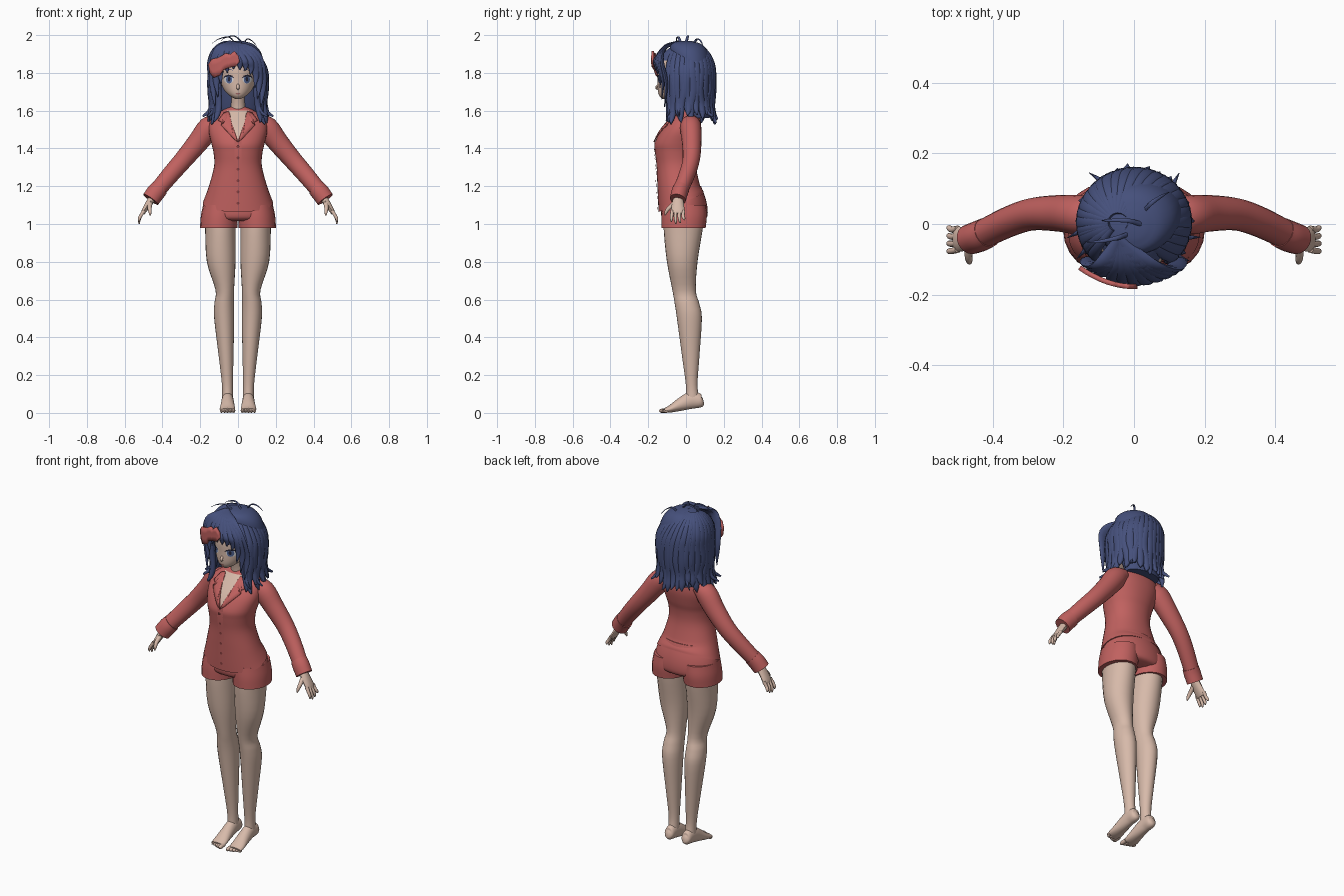
import bpy, bmesh, random
from math import sin, cos, pi, radians, sqrt
from mathutils import Vector
from mathutils.bvhtree import BVHTree

random.seed(4)
cube = bpy.data.objects.get("Cube")
if cube:
    bpy.data.objects.remove(cube)


def material(name, *rgb):
    m = bpy.data.materials.new(name)
    m.use_nodes = True
    m.diffuse_color = (*rgb, 1)
    m.node_tree.nodes["Principled BSDF"].inputs["Base Color"].default_value = (*rgb, 1)
    return m


SKIN = material("skin", .68, .49, .40)
RED = material("red cloth", .53, .12, .115)
DARK_RED = material("dark red buttons", .25, .05, .05)
HAIR = material("navy hair", .06, .08, .2)
WHITE = material("eye white", .7, .7, .72)
IRIS = material("blue iris", .09, .14, .32)
INK = material("dark lashes", .02, .02, .04)
LIP = material("lip pink", .4, .16, .15)


def finish(name, bm, mats, angle=50):
    bmesh.ops.recalc_face_normals(bm, faces=bm.faces)
    mesh = bpy.data.meshes.new(name)
    bm.to_mesh(mesh)
    bm.free()
    for m in mats:
        mesh.materials.append(m)
    mesh.shade_smooth()
    mesh.set_sharp_from_angle(angle=radians(angle))
    ob = bpy.data.objects.new(name, mesh)
    bpy.context.collection.objects.link(ob)
    return ob


def smooth_path(rows, steps):
    """Catmull-Rom through rows of (x, y, z, half width, half depth)."""
    rows = [Vector(r) for r in rows]
    ext = [rows[0] * 2 - rows[1]] + rows + [rows[-1] * 2 - rows[-2]]
    out = []
    for a, b, c, d in zip(ext, ext[1:], ext[2:], ext[3:]):
        for k in range(steps):
            t = k / steps
            out.append((b * 2 + (c - a) * t + (a * 2 - b * 5 + c * 4 - d) * t * t
                        + (b * 3 - a - c * 3 + d) * t ** 3) / 2)
    return out + [rows[-1]]


def loft(name, tubes, mats, sides=20, steps=4, level=False, power=1.0):
    """Skin elliptical rings along each (rows, width direction) tube."""
    bm = bmesh.new()
    for rows, ref in tubes:
        pts = smooth_path(rows, steps)
        rings = []
        for i, p in enumerate(pts):
            tangent = (pts[min(i + 1, len(pts) - 1)] - pts[max(i - 1, 0)]).to_3d()
            tangent = Vector((0, 0, 1)) if level else Vector(tangent[:3]).normalized()
            wide = Vector(ref)
            wide = (wide - tangent * wide.dot(tangent)).normalized()
            deep = tangent.cross(wide)
            ring = []
            for k in range(sides):
                c, s = cos(2 * pi * k / sides), sin(2 * pi * k / sides)
                c = abs(c) ** power * (1 if c > 0 else -1)
                s = abs(s) ** power * (1 if s > 0 else -1)
                ring.append(bm.verts.new(Vector(p[:3]) + wide * c * max(p[3], .001)
                                         + deep * s * max(p[4], .001)))
            rings.append(ring)
        for r, q in zip(rings, rings[1:]):
            for k in range(sides):
                j = (k + 1) % sides
                bm.faces.new((r[k], r[j], q[j], q[k]))
        bm.faces.new(rings[0])
        bm.faces.new(rings[-1])
    return finish(name, bm, mats)


X, Y = (1, 0, 0), (0, 1, 0)


def stack(rows):
    """Rows of (z, half width, front y, back y) as centred rings."""
    return [(0, (f + b) / 2, z, w, (b - f) / 2) for z, w, f, b in rows]


def flip(rows, s):
    return [(r[0] * s, *r[1:]) for r in rows]


def surface(ob, lift):
    """Depth of an object's front at (x, z), lifted towards the front."""
    tree = BVHTree.FromPolygons([v.co for v in ob.data.vertices],
                                [p.vertices[:] for p in ob.data.polygons])

    def depth(x, z):
        hit = tree.ray_cast(Vector((x, -1, z)), Vector((0, 1, 0)))[0]
        return (hit.y if hit else -.03) - lift
    return depth


def plate(name, outline, depth, mat, cuts=3, thick=0):
    bm = bmesh.new()
    bm.faces.new([bm.verts.new((x, 0, z)) for x, z in outline])
    bmesh.ops.triangulate(bm, faces=bm.faces[:])
    bmesh.ops.subdivide_edges(bm, edges=bm.edges[:], cuts=cuts, use_grid_fill=True)
    for v in bm.verts:
        v.co.y = depth(v.co.x, v.co.z)
    ob = finish(name, bm, [mat])
    if sum(p.normal.y for p in ob.data.polygons) > 0:
        ob.data.flip_normals()
    if thick:
        ob.modifiers.new("thickness", "SOLIDIFY").thickness = thick
    return ob


def oval(x, z, w, h, n=16):
    return [(x + w * cos(2 * pi * k / n), z + h * sin(2 * pi * k / n)) for k in range(n)]


# Jacket body, with a hem that rises towards the back
jacket = loft("jacket", [(stack([
    (1.11, .186, -.145, .095), (1.15, .172, -.148, .09), (1.22, .148, -.152, .07),
    (1.31, .126, -.156, .052), (1.38, .13, -.164, .055), (1.43, .142, -.165, .068),
    (1.50, .155, -.13, .08), (1.56, .14, -.08, .075), (1.60, .085, -.045, .06),
    (1.62, .04, -.03, .04)]), X)], [RED], sides=40, level=True, power=.92)
for v in jacket.data.vertices:
    if v.co.z < 1.2:
        v.co.z += (v.co.y + .03) * .4 * (1.2 - v.co.z) / .09

# Open neckline, lapels, placket and buttons
plate("chest_skin", [(0, 1.445), (.058, 1.6), (-.058, 1.6)], surface(jacket, .003), SKIN, 7)
for s, side in ((1, "left"), (-1, "right")):
    lapel = [(0, 1.435), (.022, 1.452), (.09, 1.525), (.075, 1.535), (.105, 1.55),
             (.075, 1.59), (.05, 1.598), (.035, 1.54)]
    plate(side + "_lapel", flip(lapel, s), surface(jacket, .009), RED, thick=.006)
plate("placket", [(-.018, 1.075), (.018, 1.075), (.018, 1.44), (-.018, 1.44)],
      surface(jacket, .004), RED, 6)
for k in range(6):
    plate("button", oval(0, 1.41 - k * .06, .008, .008, 10), surface(jacket, .008), DARK_RED, 1)

# Shorts
loft("shorts_hips", [(stack([(1.2, .14, -.1, .08), (1.13, .176, -.125, .105),
                             (1.07, .19, -.133, .115), (1.03, .188, -.125, .108),
                             (1.015, .15, -.09, .07)]), X)], [RED], sides=32, level=True)
for s, side in ((1, "left"), (-1, "right")):
    loft(side + "_shorts_leg", [(flip([
        (.095, -.01, 1.10, .09, .115), (.099, -.01, 1.04, .098, .12),
        (.102, -.013, .98, .099, .117)], s), X)], [RED], level=True)

    # Leg and foot
    loft(side + "_leg", [(flip([
        (.095, -.01, 1.05, .082, .105), (.093, -.015, .97, .081, .103),
        (.089, -.02, .8, .076, .081), (.070, -.01, .65, .049, .062),
        (.073, .005, .58, .052, .065), (.073, .018, .5, .053, .066),
        (.063, .025, .3, .039, .046), (.056, .03, .15, .029, .031),
        (.055, .035, .07, .029, .036)], s), X)], [SKIN], sides=24, level=True)
    loft(side + "_foot", [(flip([
        (.055, .092, .065, .012, .015), (.055, .078, .063, .028, .035),
        (.055, .03, .067, .031, .045), (.055, -.03, .044, .036, .034),
        (.056, -.08, .022, .041, .02), (.056, -.112, .013, .039, .012)], s), X)], [SKIN])
    toes = []
    for k in range(5):
        x, r = .025 + k * .0155, .011 - k * .001
        tip = -.142 + k * .006
        toes.append((flip([(x, -.095, r + .002, r, r), (x, tip + .012, r, r, r),
                           (x, tip, r, r * .4, r * .4)], s), X))
    loft(side + "_toes", toes, [SKIN], sides=8, steps=3)

    # Sleeve and turned cuff
    loft(side + "_sleeve", [(flip([
        (.10, .025, 1.545, .045, .035), (.15, .025, 1.512, .056, .06),
        (.21, .03, 1.435, .052, .056), (.285, .028, 1.345, .046, .05),
        (.35, .008, 1.27, .043, .047), (.43, -.03, 1.175, .04, .043)], s), Y)], [RED])
    loft(side + "_cuff", [(flip([
        (.415, -.024, 1.19, .043, .047), (.436, -.034, 1.166, .044, .049),
        (.462, -.043, 1.13, .043, .048)], s), Y)], [RED])

    # Hand with four fingers and a thumb
    digits = [([(.45, -.04, 1.14, .026, .022), (.475, -.043, 1.105, .032, .018),
                (.497, -.043, 1.07, .036, .014), (.505, -.043, 1.055, .034, .01)], Y)]
    for k in range(4):
        y, drop = -.073 + k * .02, (.012, 0, .005, .02)[k]
        digits.append(([(.498, y, 1.07, .009, .01), (.514, y - .003, 1.045, .009, .009),
                        (.523, y - .004 + k * .002, 1.02 + drop / 2, .008, .008),
                        (.523, y - .004 + k * .003, 1.0 + drop, .003, .003)], Y))
    digits.append(([(.465, -.06, 1.11, .013, .013), (.468, -.09, 1.085, .011, .011),
                    (.466, -.105, 1.065, .009, .009), (.464, -.112, 1.045, .003, .003)], X))
    loft(side + "_hand", [(flip(rows, s), ref) for rows, ref in digits], [SKIN],
         sides=10, steps=3)

# Neck and head, the scalp in hair colour
loft("neck", [([(0, .005, 1.55, .05, .045), (0, 0, 1.62, .038, .04),
                (0, -.02, 1.72, .038, .042)], X)], [SKIN], level=True)
head = loft("head", [(stack([
    (1.662, .015, -.125, -.09), (1.68, .045, -.142, -.04), (1.71, .074, -.149, .03),
    (1.76, .094, -.15, .08), (1.83, .1, -.15, .1), (1.9, .088, -.122, .09),
    (1.945, .04, -.07, .05)]), X)], [SKIN, HAIR], sides=40, level=True)
for p in head.data.polygons:
    p.material_index = int(p.center.z > 1.865 or p.center.y > .02)
loft("nose", [([(0, -.142, 1.745, .006, .004), (0, -.156, 1.722, .008, .007),
                (0, -.146, 1.712, .005, .003)], X)], [SKIN], sides=8)

# Eyes, brows and mouth
for s, side in ((1, "left"), (-1, "right")):
    for part, shape, lift, mat in (
            ("eye_white", oval(.049, 1.765, .025, .022), .002, WHITE),
            ("iris", oval(.047, 1.765, .016, .021), .004, IRIS),
            ("pupil", oval(.047, 1.767, .007, .012), .006, INK),
            ("lash", [(.02, 1.772), (.03, 1.785), (.05, 1.791), (.07, 1.784), (.08, 1.77),
                      (.068, 1.777), (.05, 1.782), (.032, 1.777)], .007, INK),
            ("brow", [(.02, 1.812), (.045, 1.821), (.072, 1.81), (.045, 1.816)], .003, HAIR)):
        plate(side + "_" + part, flip(shape, s), surface(head, lift), mat, 2)
plate("mouth", oval(0, 1.69, .014, .004, 10), surface(head, .003), LIP, 2)

# Hair mass behind the face
loft("hair_mass", [(stack([
    (1.56, .105, .01, .125), (1.65, .125, -.02, .13), (1.8, .14, -.06, .138),
    (1.9, .125, -.085, .12), (1.95, .085, -.08, .085), (1.968, .03, -.04, .03)]), X)],
    [HAIR], sides=32, level=True)


def hanging_lock(deg, end, width, flare, wave):
    """A lock from the parting, over the skull and down to height end."""
    a = radians(deg)
    dx, dy = sin(a), -cos(a)
    rows = []
    for k in range(5):
        t = k / 4
        e = (1 - t) * 1.4
        rows.append((.148 * dx * cos(e) - .045 * (1 - t), .005 + .141 * dy * cos(e),
                     1.8 + .163 * sin(e), width * (.45 + .55 * t), .009 + .006 * t))
    for s, f, w in ((.35, .97, 1), (.65, .93, .9), (.87, 1, .65), (1, flare, .08)):
        sway = wave * sin(s * 6)
        rows.append((.15 * dx * f - sway * dy, .005 + .143 * dy * f + sway * dx,
                     1.8 + (end - 1.8) * s, width * w, .004 + .014 * w))
    return rows, (cos(a), sin(a), 0)


locks = []
for k in range(26):
    locks.append(hanging_lock(48 + 264 * k / 25, random.uniform(1.525, 1.585),
                              random.uniform(.024, .031), random.uniform(1, 1.14),
                              random.uniform(-.012, .012)))
for deg in (55, 78, 140, 222, 285, 305):
    locks.append(hanging_lock(deg, 1.57, .014, 1.28, .015))
loft("hair_locks", locks, [HAIR], sides=10, steps=3)


# Fringe swept sideways from the parting
def fringe_lock(end_x, end_z, width):
    def front(x):
        return -.162 * sqrt(1 - (x / .17) ** 2)
    run = end_x + .045
    low = 1.87 if end_z < 1.85 else end_z
    return [(-.045, -.045, 1.963, width * .5, .008),
            (-.045 + run * .45, -.112, 1.935, width, .012),
            (-.045 + run * .85, front(-.045 + run * .85), low, width, .011),
            (end_x, front(end_x), (low + end_z) / 2, width * .7, .01),
            (end_x * .93, front(end_x * .93), end_z, .002, .002)]


fringe = [(.13, 1.62, .03), (.112, 1.66, .028), (.095, 1.72, .026), (.07, 1.79, .024),
          (.04, 1.81, .023), (.01, 1.815, .022), (-.025, 1.82, .022), (-.06, 1.80, .022),
          (-.095, 1.74, .025), (-.115, 1.67, .027), (-.132, 1.62, .028)]
loft("fringe", [(fringe_lock(*f), X) for f in fringe], [HAIR], sides=10)

# Loose wisps on the crown
wisps = [[(-.02, -.03, 1.965), (-.05, -.04, 1.99), (-.1, -.05, 1.98), (-.14, -.05, 1.955)],
         [(.02, 0, 1.965), (-.02, .01, 1.995), (-.07, .01, 1.985), (-.09, .01, 1.97)],
         [(.03, .04, 1.955), (.05, .06, 1.98), (.08, .08, 1.965), (.1, .09, 1.94)]]
loft("wisps", [([(*p, .007 * r, .004 * r) for p, r in zip(w, (1, .9, .6, .1))], Y)
               for w in wisps], [HAIR], sides=6)

# Sleep mask pushed up on the forehead
mask = [(-.15, 1.80), (-.158, 1.845), (-.14, 1.873), (-.11, 1.88), (-.088, 1.89),
        (-.065, 1.905), (-.042, 1.898), (-.02, 1.916), (.003, 1.89), (.01, 1.86),
        (-.012, 1.835), (-.05, 1.828), (-.08, 1.815), (-.1, 1.788), (-.13, 1.775)]
plate("sleep_mask", mask, lambda x, z: -.184 + 2.2 * x * x, RED, 2, thick=.014)
